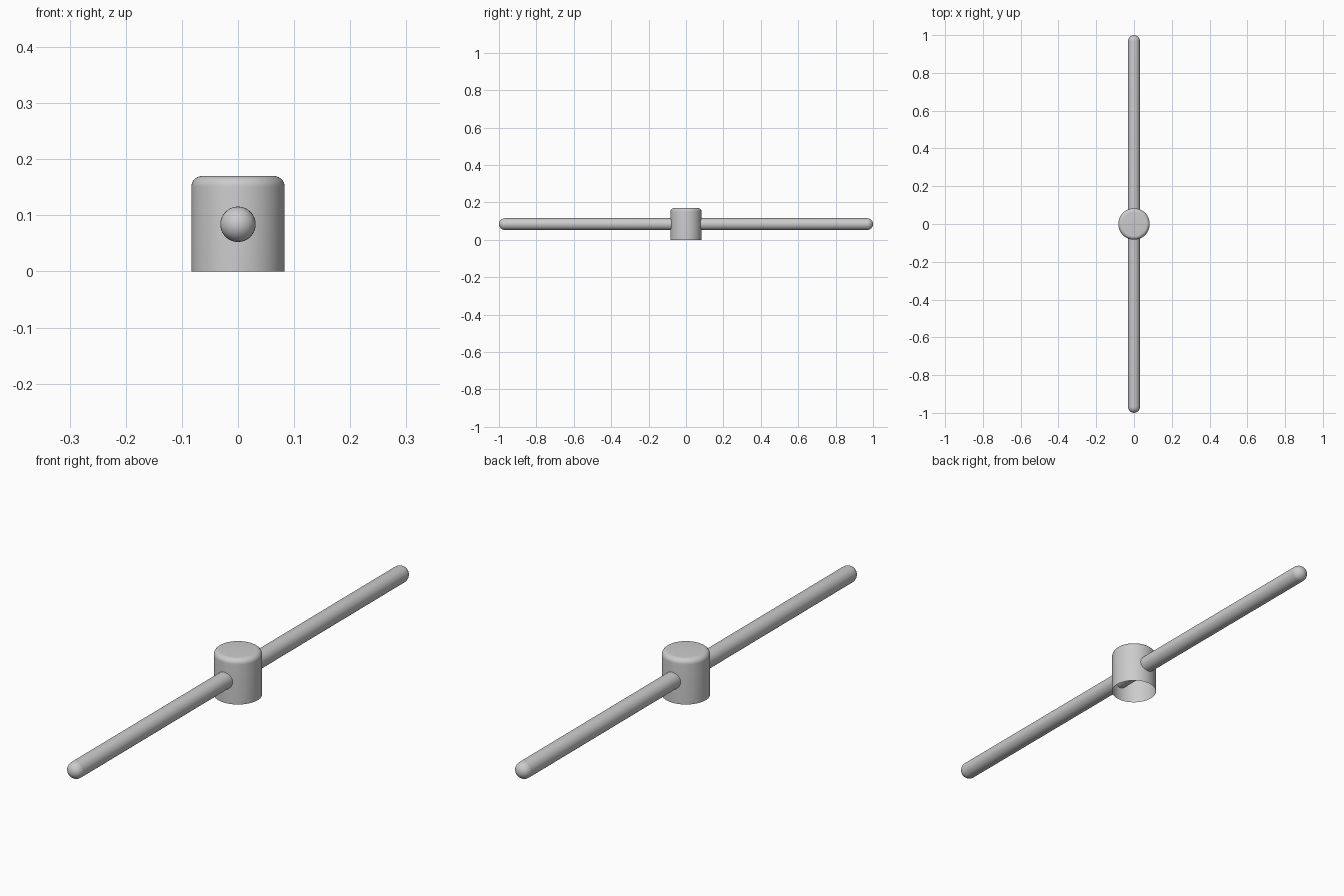
import bpy, bmesh, math
from mathutils import Matrix

if "Cube" in bpy.data.objects:
    bpy.data.objects.remove(bpy.data.objects["Cube"])


def lathe(name, profile, steps=64, matrix=Matrix()):
    """Revolve an (r, z) profile around z, then place it with a matrix."""
    bm = bmesh.new()
    verts = [bm.verts.new((r, 0, z)) for r, z in profile]
    edges = [bm.edges.new(pair) for pair in zip(verts, verts[1:])]
    bmesh.ops.spin(bm, geom=verts + edges, cent=(0, 0, 0), axis=(0, 0, 1),
                   angle=math.tau, steps=steps, use_merge=True)
    bmesh.ops.remove_doubles(bm, verts=bm.verts, dist=1e-5)
    bmesh.ops.recalc_face_normals(bm, faces=bm.faces)
    bm.transform(matrix)
    # Make sure the open shell faces outwards
    if sum(f.normal.dot(f.calc_center_median() - matrix.translation) for f in bm.faces) < 0:
        bmesh.ops.reverse_faces(bm, faces=bm.faces)
    mesh = bpy.data.meshes.new(name)
    bm.to_mesh(mesh)
    bm.free()
    obj = bpy.data.objects.new(name, mesh)
    bpy.context.collection.objects.link(obj)
    bpy.ops.object.select_all(action='DESELECT')
    obj.select_set(True)
    bpy.context.view_layer.objects.active = obj
    bpy.ops.object.shade_smooth_by_angle(angle=math.radians(35))
    return obj


def arc(r_mid, z_mid, radius, start, end, count=8):
    angles = [math.radians(start + (end - start) * i / count) for i in range(count + 1)]
    return [(max(0, r_mid + radius * math.cos(a)), z_mid + radius * math.sin(a))
            for a in angles]


# Hub: cap with a rounded top rim, open underneath
R, H, B = 0.083, 0.17, 0.019
lathe("hub_cap", [(R, 0)] + arc(R - B, H - B, B, 0, 90) + [(0, H)])

# Rod: one round bar with domed ends, running right through the hub
r = 0.0315
lathe("cross_rod", arc(0, r - 1, r, -90, 0) + arc(0, 1 - r, r, 0, 90), 40,
      Matrix.Translation((0, 0, 0.084)) @ Matrix.Rotation(math.pi / 2, 4, 'X'))
